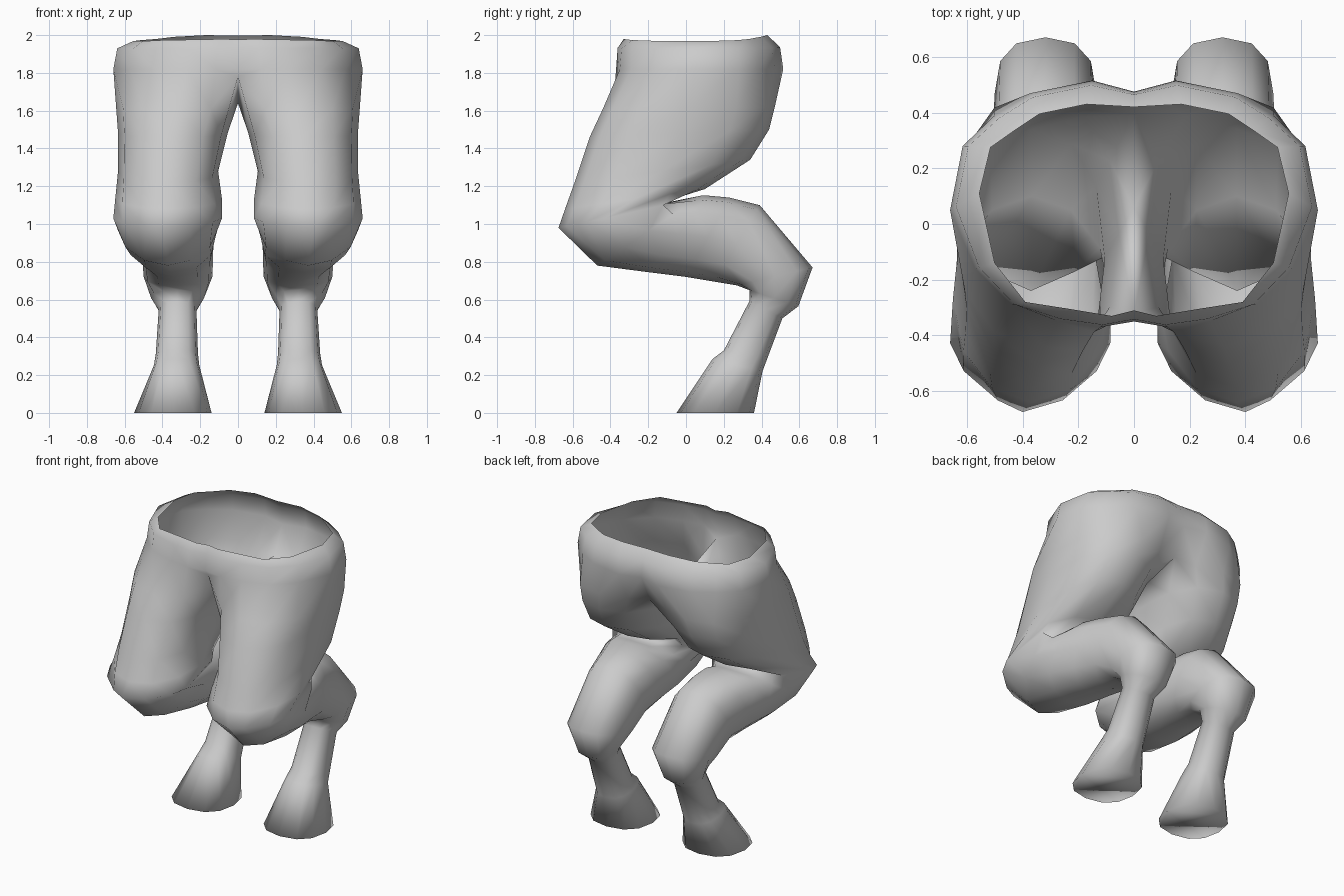
import bpy, bmesh, math

if "Cube" in bpy.data.objects:
    bpy.data.objects.remove(bpy.data.objects["Cube"])

N = 12  # points per leg ring: 0 outer, 3 back, 6 inner, 9 front


def ring(fy, fz, by, bz, xi, xo, p=0.85):
    """Rounded ring spanning a front point, a back point and inner/outer x."""
    pts = []
    for i in range(N):
        c, s = math.cos(i * math.tau / N), math.sin(i * math.tau / N)
        c = math.copysign(abs(c) ** p, c)
        s = math.copysign(abs(s) ** p, s)
        pts.append(((xi + xo) / 2 + (xo - xi) / 2 * c,
                    (fy + by) / 2 + (by - fy) / 2 * s,
                    (fz + bz) / 2 + (bz - fz) / 2 * s))
    return pts


# hoof, pastern, hock, shin, knee, thigh: front y,z / back y,z / inner x, outer x
KNEE = 10
leg = [ring(*r) for r in (
    (-.05, 0, .36, 0, .14, .55),
    (.14, .285, .405, .22, .205, .445),
    (.20, .33, .435, .30, .212, .435),
    (.335, .59, .51, .50, .22, .42),
    (.335, .65, .595, .565, .18, .46),
    (.27, .675, .67, .77, .135, .50, .8),
    (.15, .695, .39, 1.10, .13, .51),
    (0, .72, .23, 1.14, .12, .55),
    (-.20, .745, .12, 1.15, .115, .595),
    (-.47, .78, .08, 1.15, .11, .635, 1.1),
    (-.675, .98, -.18, 1.08, .085, .66, 1.3),
    (-.64, 1.08, .10, 1.185, .085, .65, 1.0),
    (-.59, 1.22, .34, 1.34, .105, .635),
    (-.51, 1.46, .44, 1.50, .055, .635),
    (-.44, 1.61, .47, 1.62, 0, .645),
)]
# fold behind the knee: deep in the middle, shallow at the sides
for i, p in ((1, (.635, -.12, 1.10)), (2, (.53, -.17, 1.10)), (3, (.37, -.24, 1.08)),
             (4, (.21, -.17, 1.10)), (5, (.11, -.12, 1.10)), (9, (.40, -.675, .98))):
    leg[KNEE][i] = p
# crotch: inner side of the top leg ring lies on the centre plane
leg[-1][5], leg[-1][6], leg[-1][7] = (0, .39, 1.64), (0, .06, 1.64), (0, -.32, 1.78)

# pelvis half outlines from front centre round the side to back centre
hips = [(0, -.35), (.12, -.37), (.27, -.35), (.44, -.29), (.57, -.16), (.66, .05),
        (.615, .28), (.5, .39), (.37, .47), (.15, .515), (0, .475)]
rim = [(0, -.31), (.08, -.33), (.23, -.305), (.39, -.28), (.5, -.14), (.555, .11),
       (.515, .275), (.43, .335), (.34, .395), (.17, .43), (0, .42)]
pelvis = []
for t, z in ((0, 1.82), (.2, 1.93), (1, 1.968)):
    pelvis.append([(a[0] + (b[0] - a[0]) * t, a[1] + (b[1] - a[1]) * t,
                    z + .032 * t * (b[1] / .43) ** 4) for a, b in zip(hips, rim)])

bm = bmesh.new()
rows = [[bm.verts.new(p) for p in r] for r in leg]
for a, b in zip(rows, rows[1:]):
    for i in range(N):
        j = (i + 1) % N
        bm.faces.new((a[i], a[j], b[j], b[i]))
bm.faces.new(rows[0][::-1])  # sole of the hoof

# open pelvis shell rising from the outer part of the crotch ring
upper = [[rows[-1][(7 + i) % N] for i in range(11)]]
upper += [[bm.verts.new(p) for p in r] for r in pelvis]
for a, b in zip(upper, upper[1:]):
    for i in range(10):
        bm.faces.new((a[i], a[i + 1], b[i + 1], b[i]))

me = bpy.data.meshes.new("hoofed_legs")
bm.to_mesh(me)
bm.free()
ob = bpy.data.objects.new("hoofed_legs", me)
bpy.context.collection.objects.link(ob)
bpy.context.view_layer.objects.active = ob
ob.select_set(True)
bpy.ops.object.shade_smooth()

# other leg and other half of the pelvis
m = ob.modifiers.new("mirror", 'MIRROR')
m.merge_threshold = .001
